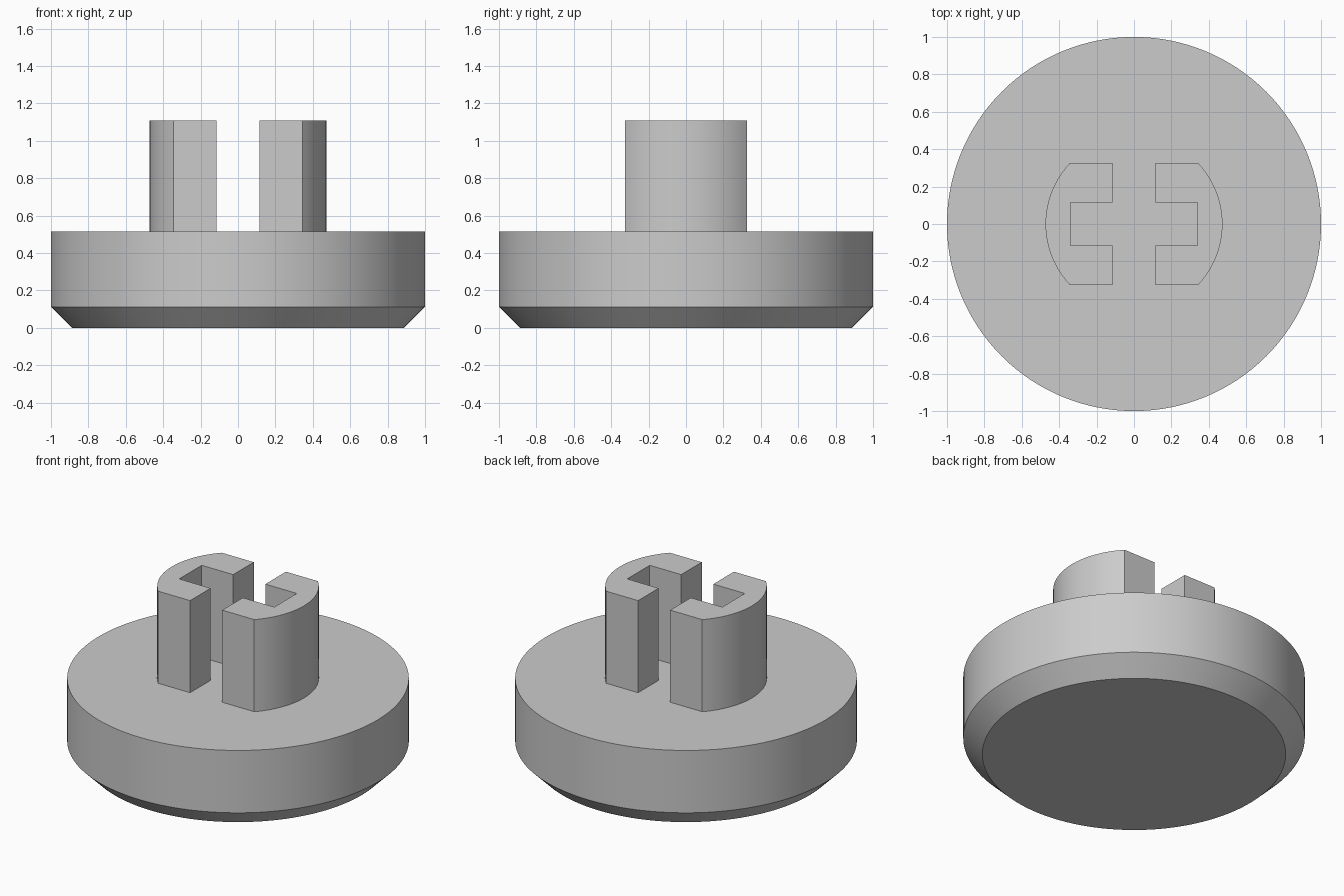
import bpy
import bmesh
from math import asin, cos, sin, tau, radians

if "Cube" in bpy.data.objects:
    bpy.data.objects.remove(bpy.data.objects["Cube"], do_unlink=True)

# Single grey material
grey = bpy.data.materials.new("plain_grey")
grey.use_nodes = True
colour = (0.6, 0.6, 0.6, 1.0)
grey.diffuse_color = colour
grey.node_tree.nodes["Principled BSDF"].inputs["Base Color"].default_value = colour

BASE_TOP = 0.515
STEM_TOP = 1.11
STEM_RADIUS = 0.473
STEM_HALF_DEPTH = 0.325
GAP = 0.115        # half width of both slots
SLOT_END = 0.34    # how far the cross slot reaches sideways


def finish(name, bm):
    bmesh.ops.recalc_face_normals(bm, faces=bm.faces)
    mesh = bpy.data.meshes.new(name)
    bm.to_mesh(mesh)
    bm.free()
    mesh.materials.append(grey)
    obj = bpy.data.objects.new(name, mesh)
    bpy.context.collection.objects.link(obj)
    bpy.ops.object.select_all(action="DESELECT")
    obj.select_set(True)
    bpy.context.view_layer.objects.active = obj
    bpy.ops.object.shade_smooth_by_angle(angle=radians(30))


# Round base with a chamfered lower rim, turned from a profile
bm = bmesh.new()
profile = [(0, 0), (0.888, 0), (1, 0.112), (1, BASE_TOP), (0, BASE_TOP)]
verts = [bm.verts.new((x, 0, z)) for x, z in profile]
edges = [bm.edges.new(pair) for pair in zip(verts, verts[1:])]
bmesh.ops.spin(bm, geom=verts + edges, cent=(0, 0, 0), axis=(0, 0, 1),
               angle=tau, steps=128)
bmesh.ops.remove_doubles(bm, verts=bm.verts, dist=0.0001)
bmesh.ops.dissolve_limit(bm, angle_limit=radians(0.5), verts=bm.verts, edges=bm.edges)
finish("round_base", bm)


# Stem halves: C-shaped outline with an arched outer wall, extruded upwards
def stem_half(name, side):
    sweep = asin(STEM_HALF_DEPTH / STEM_RADIUS)
    steps = 24
    arc = []
    for i in range(steps + 1):
        a = sweep * (2 * i / steps - 1)
        arc.append((STEM_RADIUS * cos(a), STEM_RADIUS * sin(a)))
    inner = [(GAP, STEM_HALF_DEPTH), (GAP, GAP), (SLOT_END, GAP),
             (SLOT_END, -GAP), (GAP, -GAP), (GAP, -STEM_HALF_DEPTH)]
    bm = bmesh.new()
    face = bm.faces.new([bm.verts.new((side * x, y, BASE_TOP)) for x, y in arc + inner])
    result = bmesh.ops.extrude_face_region(bm, geom=[face], use_keep_orig=True)
    for v in result["geom"]:
        if isinstance(v, bmesh.types.BMVert):
            v.co.z = STEM_TOP
    # The underside rests on the base, so it is left open
    bmesh.ops.delete(bm, geom=[f for f in bm.faces
                               if all(v.co.z < STEM_TOP for v in f.verts)],
                     context="FACES_ONLY")
    finish(name, bm)


stem_half("left_stem_half", 1)
stem_half("right_stem_half", -1)
